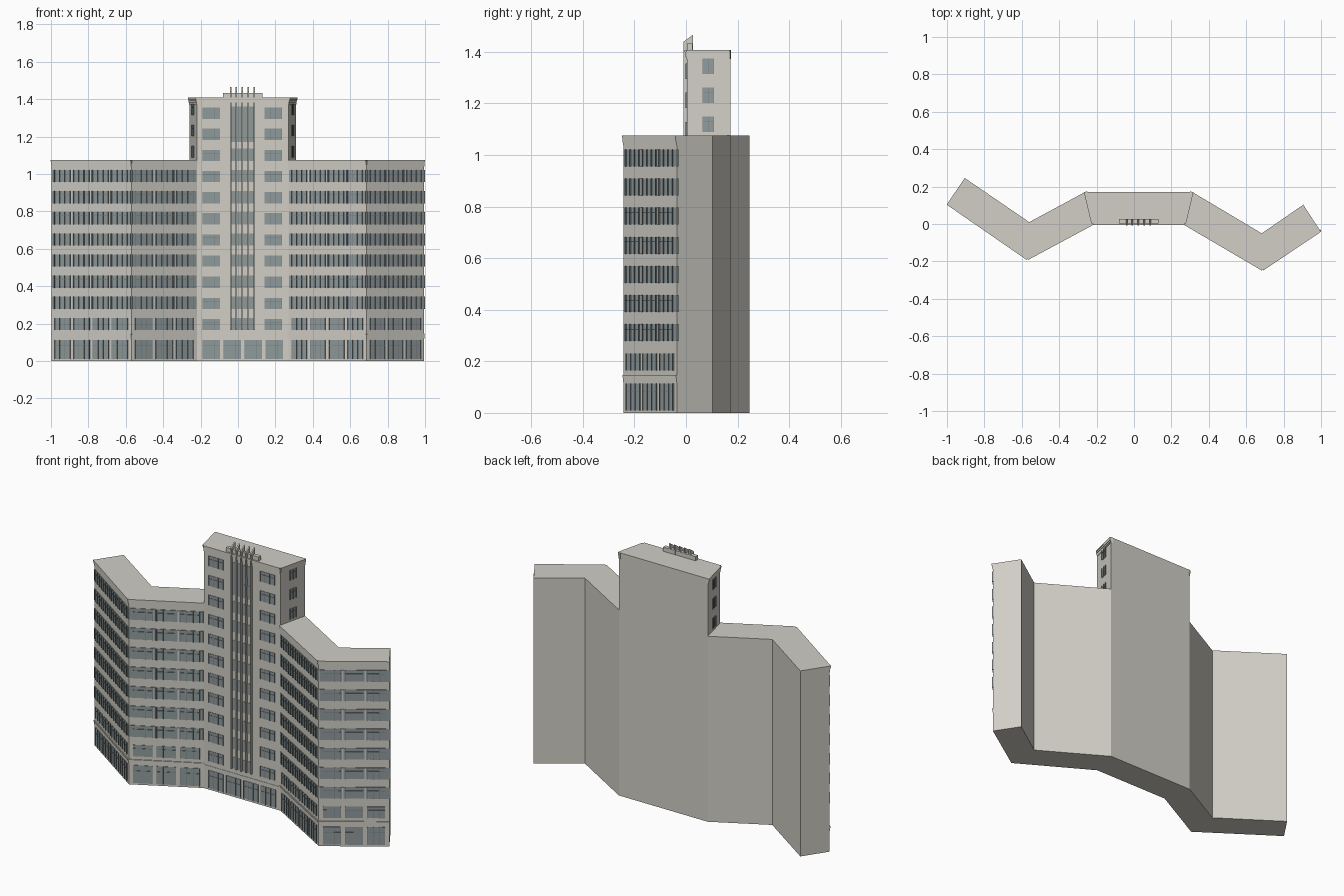
import bpy
import bmesh
from mathutils import Vector, Matrix

if "Cube" in bpy.data.objects:
    bpy.data.objects.remove(bpy.data.objects["Cube"])


def material(name, rgb):
    m = bpy.data.materials.new(name)
    m.use_nodes = True
    m.diffuse_color = (*rgb, 1)
    m.node_tree.nodes["Principled BSDF"].inputs["Base Color"].default_value = (*rgb, 1)
    return m


STONE = material("pale stone", (0.64, 0.62, 0.565))
GLASS = material("blue grey glass", (0.28, 0.325, 0.33))
FRAME = material("slate window frame", (0.19, 0.22, 0.225))


class Part:
    """Collects boxes and prisms into one named object."""
    def __init__(self, name, mat):
        self.name, self.mat, self.bm = name, mat, bmesh.new()

    def box(self, wall, u0, u1, z0, z1, d0, d1):
        size = Matrix.Diagonal((u1 - u0, d1 - d0, z1 - z0, 1))
        mid = Matrix.Translation(((u0 + u1) / 2, (d0 + d1) / 2, (z0 + z1) / 2))
        bmesh.ops.create_cube(self.bm, size=1, matrix=wall @ mid @ size)

    def prism(self, points, offset):
        face = self.bm.faces.new([self.bm.verts.new(p) for p in points])
        ext = bmesh.ops.extrude_face_region(self.bm, geom=[face])
        verts = [g for g in ext["geom"] if isinstance(g, bmesh.types.BMVert)]
        bmesh.ops.translate(self.bm, verts=verts, vec=offset)
        if not face.is_valid or len(face.link_loops if hasattr(face, "link_loops") else face.loops) < 3:
            raise ValueError("open prism")

    def finish(self):
        bmesh.ops.recalc_face_normals(self.bm, faces=self.bm.faces)
        me = bpy.data.meshes.new(self.name)
        self.bm.to_mesh(me)
        self.bm.free()
        me.materials.append(self.mat)
        bpy.context.collection.objects.link(bpy.data.objects.new(self.name, me))


def wall_frame(a, b):
    """Local axes of a wall: x along it, y outward, z up."""
    u = Vector((*b, 0)) - Vector((*a, 0))
    length = u.length
    u.normalize()
    m = Matrix(((u.x, u.y, 0, a[0]), (u.y, -u.x, 0, a[1]), (0, 0, 1, 0), (0, 0, 0, 1)))
    return m, length


# Plan of the zigzag block
front = [(-0.997, 0.11), (-0.57, -0.185), (-0.22, 0.003), (0.27, 0.003), (0.687, -0.242), (0.995, -0.035)]
back = [(-0.905, 0.246), (-0.56, 0.01), (-0.26, 0.172), (0.31, 0.172), (0.683, -0.05), (0.905, 0.103)]
WING_H, TOWER_H, FLOOR, SILL, WIN_H = 1.075, 1.408, 0.113, 0.165, 0.066

wings = Part("wings", STONE)
tower = Part("tower", STONE)
for i in range(5):
    plan = [front[i], front[i + 1], back[i + 1], back[i]]
    part, h = (tower, TOWER_H) if i == 2 else (wings, WING_H)
    part.prism([(x, y, 0) for x, y in plan], (0, 0, h))
wings.finish()
tower.finish()

glass = Part("window_glass", GLASS)
bands = Part("window_bands", GLASS)
frames = Part("window_frames", FRAME)
piers = Part("window_piers", STONE)
ledges = Part("base_ledge", STONE)
cornice = Part("cornice", STONE)


def window(wall, u0, u1, z0, z1, base=0.0, cols=3, pane=True):
    if pane:
        glass.box(wall, u0, u1, z0, z1, base - 0.004, base + 0.002)
    t = 0.0006
    for k in range(cols + 1):
        u = u0 + t + (u1 - u0 - 2 * t) * k / cols
        frames.box(wall, u - t, u + t, z0, z1, base - 0.002, base + 0.005)
    z = z0 + (z1 - z0) * 0.7
    frames.box(wall, u0, u1, z - t, z + t, base - 0.002, base + 0.004)


def cornice_steps(wall, length, top):
    for k in range(4):
        z1 = top - 0.009 * k
        cornice.box(wall, 0, length, z1 - 0.009, z1, -0.01, 0.008 - 0.002 * k)


# Wing facades
for i, count in ((0, 4), (1, 3), (3, 4), (4, 3)):
    wall, length = wall_frame(front[i], front[i + 1])
    pitch = (length - 0.022) / count
    spans = [(0.022 + pitch * k, pitch * (k + 1)) for k in range(count)]
    hi = length + 0.005 if i == 4 else length - 0.004
    for u0, u1 in spans:
        window(wall, u0, u1, 0.01, 0.113)
    for level in range(8):
        z = SILL + FLOOR * level
        if level:
            bands.box(wall, 0.004, hi, z, z + WIN_H, -0.004, 0.003)
        for u0, u1 in spans:
            window(wall, u0, u1, z, z + WIN_H, 0.003 if level else 0, 3, not level)
            if level and u1 < spans[-1][1]:
                piers.box(wall, u1 + 0.007, u1 + 0.015, z, z + WIN_H, 0, 0.006)
    ledges.box(wall, 0, length, 0.12, 0.138, -0.01, 0.002)
    ledges.box(wall, 0, length, 0.138, 0.146, -0.01, 0.005)
    cornice_steps(wall, length, WING_H)

# Tower front
wall, length = wall_frame(front[2], front[3])
fins_u = [0.18 + 0.0315 * k for k in range(5)]
for k in range(4):
    u = 0.031 + 0.112 * k
    window(wall, u, u + 0.094, 0.01, 0.113)
ledges.box(wall, 0, length, 0.12, 0.138, -0.01, 0.002)
for level in range(11):
    z = SILL + FLOOR * level
    for u in (0.031, 0.361):
        window(wall, u, u + 0.094, z, z + WIN_H - 0.006)
    glass.box(wall, fins_u[0], fins_u[-1], z, z + WIN_H, -0.004, 0.002)
glass.box(wall, fins_u[0], fins_u[-1], 1.17, 1.36, -0.004, 0.0015)
cornice_steps(wall, length, TOWER_H)

# Tower flanks above the wings
for a, b in ((back[2], front[2]), (front[3], back[3])):
    wall, length = wall_frame(a, b)
    mid = length / 2
    for level in range(8, 11):
        z = SILL + FLOOR * level + 0.02
        window(wall, mid - 0.022, mid + 0.022, z, z + 0.06, 0, 2)
    cornice_steps(wall, length, TOWER_H)

for part in (glass, bands, frames, piers, ledges, cornice):
    part.finish()

# Vertical fins rising past the roof, and the block they lean on
fins = Part("tower_fins", STONE)
profile = [(0.01, 0.165), (-0.009, 0.165), (-0.009, 1.44), (0.027, 1.466), (0.027, 1.40), (0.01, 1.40)]
for u in fins_u:
    x = front[2][0] + u
    fins.prism([(x - 0.004, y, z) for y, z in profile], (0.008, 0, 0))
fins.finish()
crest = Part("roof_crest", STONE)
crest.box(Matrix.Identity(4), -0.08, 0.13, 1.40, 1.432, 0.003, 0.026)
crest.finish()
